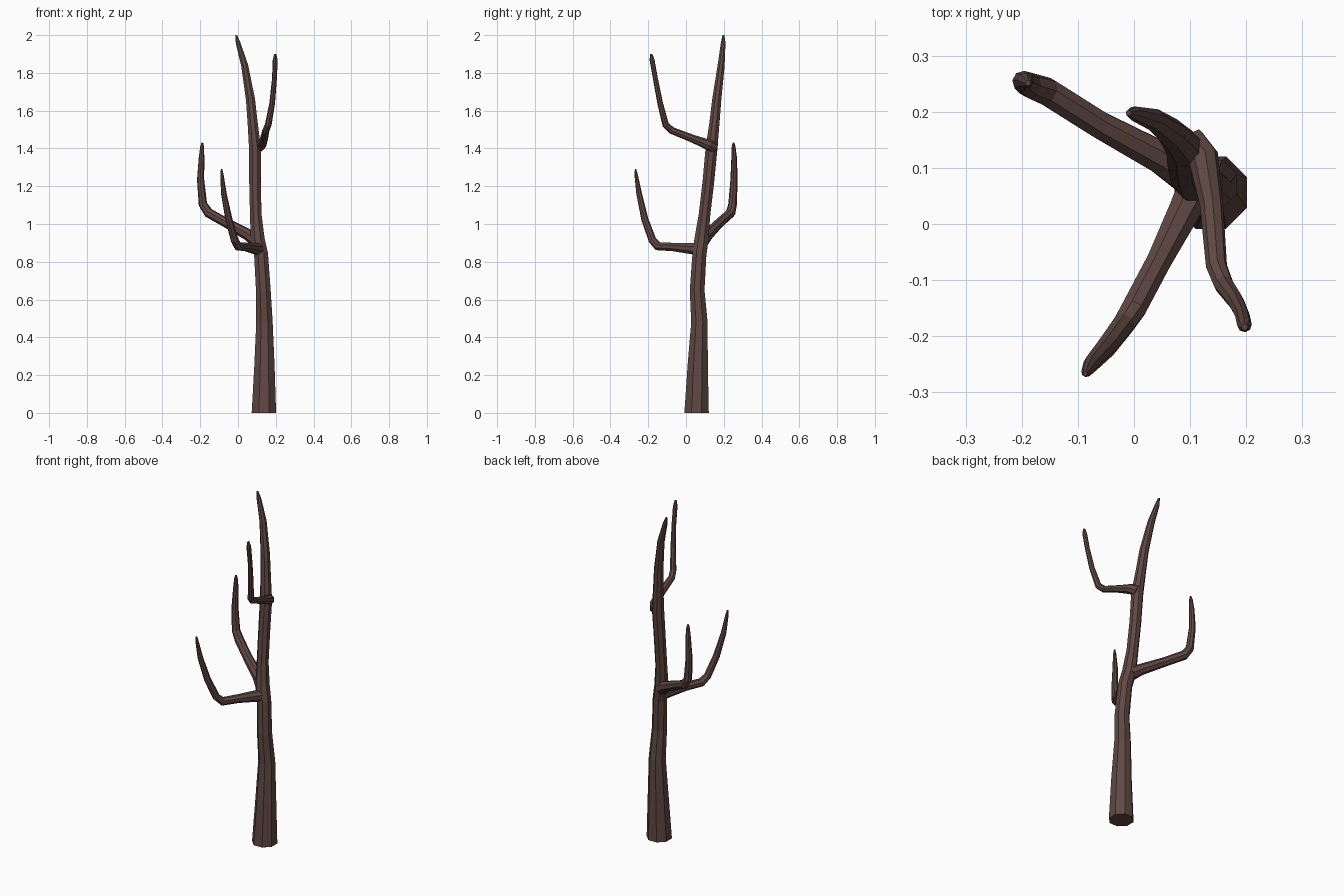
import bpy, bmesh, math
from mathutils import Vector

bark = bpy.data.materials.new("bark")
bark.diffuse_color = (0.115, 0.064, 0.055, 1)
SIDES = 8


def limb(name, path, start_dir=None):
    """Tapered eight-sided tube through (x, y, z, radius) points."""
    pts = [Vector(p[:3]) for p in path]
    bm = bmesh.new()
    rings, u, last = [], Vector((1, 0, 0)), None
    for i, p in enumerate(pts):
        a = (p - pts[i - 1]).normalized() if i else Vector()
        b = (pts[i + 1] - p).normalized() if i < len(pts) - 1 else Vector()
        t = (a + b).normalized()
        if i == 0 and start_dir:
            t = Vector(start_dir)
        # carry the ring orientation along the path without twisting
        if last is None:
            if abs(t.z) < 0.9:
                u = t.cross(Vector((0, 0, 1)))
        else:
            u = last.rotation_difference(t) @ u
        u = (u - t * u.dot(t)).normalized()
        last, v = t, t.cross(u)
        ring = []
        for k in range(SIDES):
            ang = math.tau * (k + 0.5) / SIDES
            ring.append(bm.verts.new(p + (u * math.cos(ang) + v * math.sin(ang)) * path[i][3]))
        rings.append(ring)
    for r0, r1 in zip(rings, rings[1:]):
        for k in range(SIDES):
            n = (k + 1) % SIDES
            bm.faces.new((r0[k], r0[n], r1[n], r1[k]))
    bm.faces.new(rings[0][::-1])
    bm.faces.new(rings[-1])
    bmesh.ops.recalc_face_normals(bm, faces=bm.faces)
    mesh = bpy.data.meshes.new(name)
    bm.to_mesh(mesh)
    bm.free()
    mesh.materials.append(bark)
    obj = bpy.data.objects.new(name, mesh)
    bpy.context.collection.objects.link(obj)
    return obj


# Trunk, gently bent and tapering to the crown
limb("trunk", [
    (0.137, 0.056, 0.0, 0.070), (0.140, 0.062, 0.25, 0.058),
    (0.140, 0.071, 0.48, 0.047), (0.134, 0.059, 0.65, 0.042),
    (0.122, 0.071, 0.84, 0.040), (0.104, 0.082, 0.92, 0.040),
    (0.094, 0.098, 1.05, 0.033), (0.090, 0.118, 1.22, 0.033),
    (0.090, 0.135, 1.40, 0.034), (0.078, 0.150, 1.53, 0.029),
    (0.066, 0.163, 1.66, 0.026), (0.035, 0.186, 1.84, 0.020),
    (0.000, 0.197, 1.96, 0.013), (-0.010, 0.198, 2.0, 0.005)], (0, 0, 1))

# Lower left branch, reaching back
limb("back_branch", [
    (0.095, 0.090, 0.915, 0.038), (0.050, 0.117, 0.945, 0.031),
    (-0.060, 0.176, 1.005, 0.026), (-0.155, 0.236, 1.058, 0.026),
    (-0.186, 0.247, 1.105, 0.023), (-0.198, 0.254, 1.235, 0.019),
    (-0.193, 0.255, 1.35, 0.015), (-0.190, 0.252, 1.41, 0.010),
    (-0.189, 0.251, 1.43, 0.005)])

# Lower branch, reaching forward
limb("front_branch", [
    (0.115, 0.075, 0.865, 0.036), (0.092, 0.028, 0.870, 0.031),
    (0.045, -0.065, 0.878, 0.024), (0.001, -0.148, 0.882, 0.024),
    (-0.018, -0.178, 0.915, 0.021), (-0.048, -0.218, 1.025, 0.019),
    (-0.075, -0.248, 1.16, 0.015), (-0.085, -0.264, 1.26, 0.009),
    (-0.087, -0.267, 1.29, 0.004)])

# Upper branch, reaching forward
limb("upper_branch", [
    (0.098, 0.145, 1.405, 0.032), (0.124, 0.118, 1.420, 0.028),
    (0.138, 0.035, 1.452, 0.021), (0.147, -0.075, 1.495, 0.019),
    (0.160, -0.108, 1.525, 0.018), (0.181, -0.137, 1.64, 0.015),
    (0.193, -0.162, 1.77, 0.013), (0.197, -0.180, 1.87, 0.013),
    (0.197, -0.184, 1.90, 0.006)])
